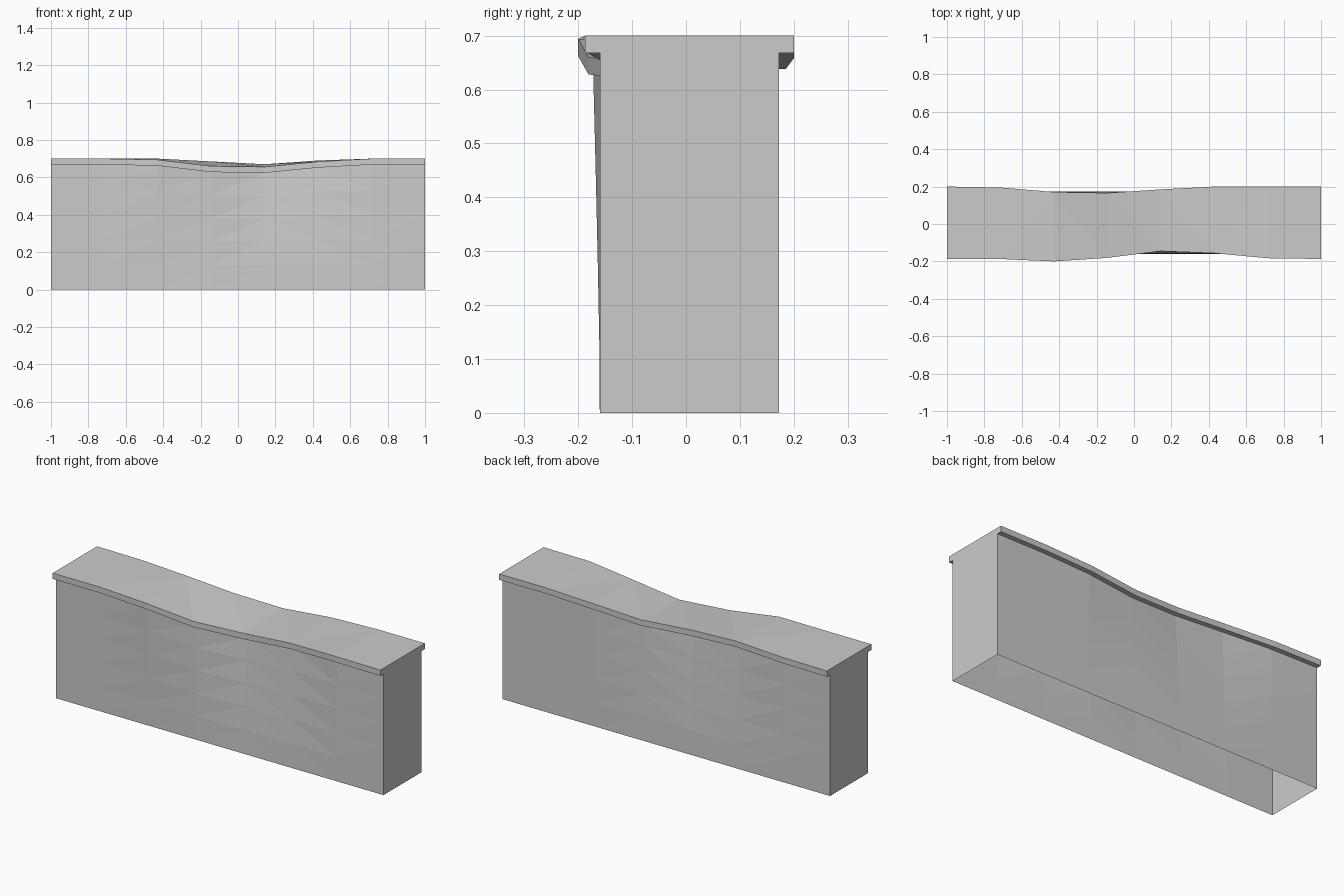
import bpy, bmesh

if "Cube" in bpy.data.objects:
    bpy.data.objects.remove(bpy.data.objects["Cube"])

# Wall profile stations along x: cap front y, cap back y, front top z, back top z
N = 7
XS = [-1 + 2 * i / N for i in range(N + 1)]
FRONT_Y = [-.187, -.187, -.200, -.181, -.145, -.156, -.183, -.187]
BACK_Y = [.200, .195, .171, .166, .185, .200, .200, .200]
FRONT_Z = [.70, .70, .694, .660, .656, .684, .70, .70]
BACK_Z = [.70, .70, .70, .685, .670, .690, .70, .70]
CAP, LIP, ROWS = .032, .027, 5


def side(i, ys, zs, sign):
    """Points of one wall side, from the ground up to the cap's top edge."""
    base = -.16 if sign < 0 else .173
    under = zs[i] - CAP
    top_y = ys[i] - sign * LIP
    pts = []
    for r in range(ROWS + 1):
        t = r / ROWS
        w = max(0, (t - .1) / .9) ** 1.2      # warp grows towards the top
        flat = .668 * t
        pts.append((XS[i], base + (top_y - base) * w, flat + (under - .668) * w))
    return pts + [(XS[i], ys[i], under), (XS[i], ys[i], zs[i])]


bm = bmesh.new()
loops = []
for i in range(N + 1):
    pts = side(i, FRONT_Y, FRONT_Z, -1) + side(i, BACK_Y, BACK_Z, 1)[::-1]
    loops.append([bm.verts.new(p) for p in pts])

# Sides, cap lip and top; the underside stays open
for a, b in zip(loops, loops[1:]):
    for j in range(len(a) - 1):
        bm.faces.new((a[j], b[j], b[j + 1], a[j + 1]))

# End walls
bm.faces.new(loops[0])
bm.faces.new(loops[-1][::-1])
bmesh.ops.recalc_face_normals(bm, faces=bm.faces)
bmesh.ops.triangulate(bm, faces=bm.faces)

mesh = bpy.data.meshes.new("worn_wall")
bm.to_mesh(mesh)
bm.free()
wall = bpy.data.objects.new("worn_wall", mesh)
bpy.context.collection.objects.link(wall)
